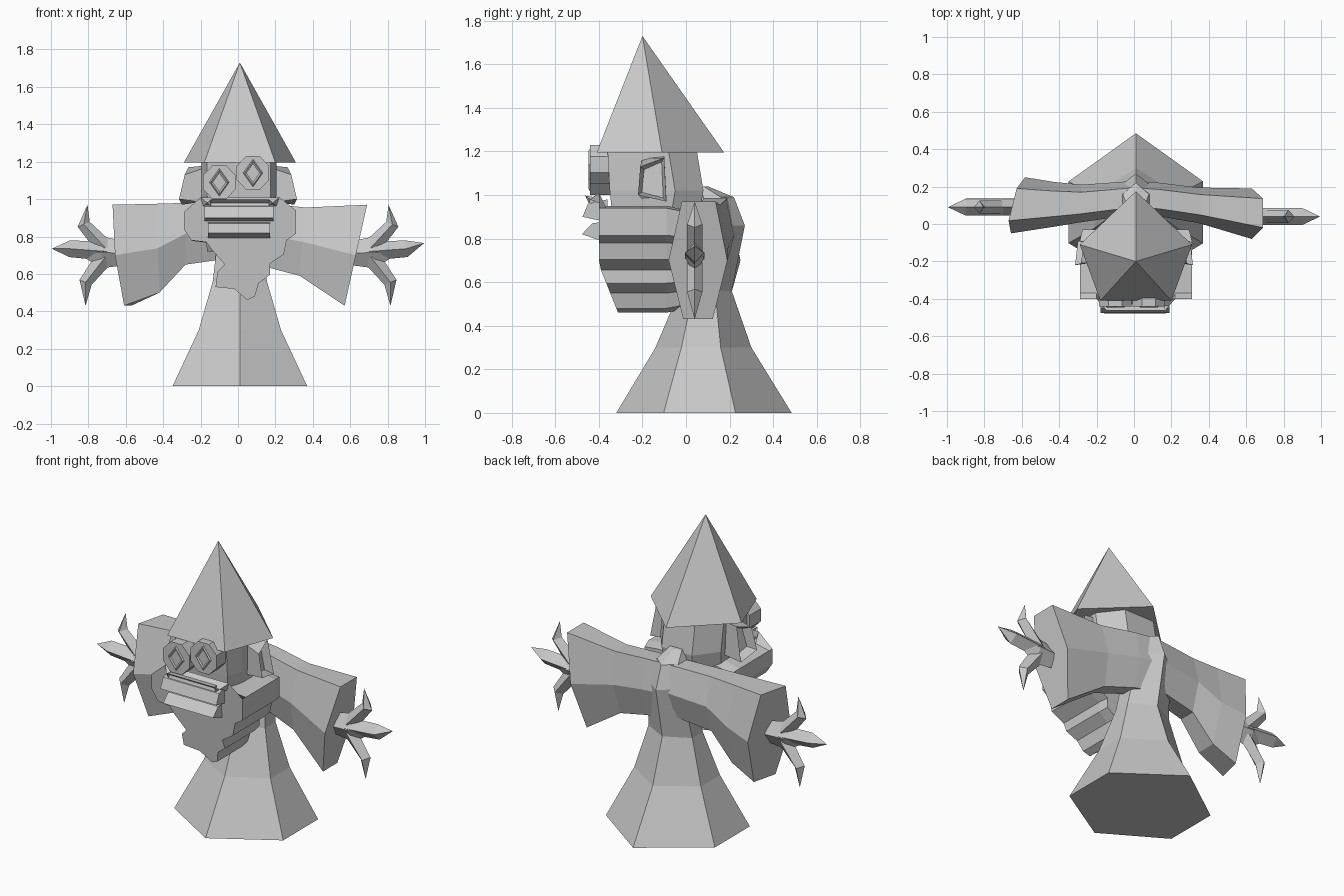
import bpy, bmesh, math
from mathutils import Vector

if "Cube" in bpy.data.objects:
    bpy.data.objects.remove(bpy.data.objects["Cube"], do_unlink=True)

grey = bpy.data.materials.new("plain grey")
grey.use_nodes = True
grey.diffuse_color = (0.58, 0.58, 0.58, 1)
grey.node_tree.nodes["Principled BSDF"].inputs["Base Color"].default_value = (0.58, 0.58, 0.58, 1)


def finish(name, bm):
    bmesh.ops.recalc_face_normals(bm, faces=bm.faces)
    mesh = bpy.data.meshes.new(name)
    bm.to_mesh(mesh)
    bm.free()
    mesh.materials.append(grey)
    obj = bpy.data.objects.new(name, mesh)
    bpy.context.collection.objects.link(obj)


def skin(bm, rings):
    """Skin a list of rings; a last ring of one point becomes a tip."""
    loops = [[bm.verts.new(p) for p in ring] for ring in rings]
    for a, b in zip(loops, loops[1:]):
        for i in range(len(a)):
            j = (i + 1) % len(a)
            if len(b) == 1:
                bm.faces.new((a[i], a[j], b[0]))
            else:
                bm.faces.new((a[i], a[j], b[j], b[i]))
    for end in (loops[0], loops[-1]):
        if len(end) > 2:
            bm.faces.new(end)
    bmesh.ops.recalc_face_normals(bm, faces=bm.faces)


def loft(name, rings):
    bm = bmesh.new()
    skin(bm, rings)
    finish(name, bm)


# Robe: six-sided, flaring to the floor, hunched at the top
def robe_ring(z, half_x, front, back):
    side_a = front + (back - front) * 0.27
    side_b = front + (back - front) * 0.68
    return [(0.01 + x, y, z) for x, y in (
        (0, front), (half_x, side_a), (half_x, side_b),
        (0, back), (-half_x, side_b), (-half_x, side_a))]


loft("robe", [robe_ring(*r) for r in (
    (0, 0.36, -0.32, 0.485), (0.3, 0.22, -0.14, 0.30),
    (0.56, 0.145, -0.03, 0.21), (0.86, 0.11, 0, 0.27),
    (0.99, 0.07, 0.03, 0.22), (1.04, 0.04, 0.04, 0.1))])


# Sleeves: six-sided, widening to the cuff
def sleeve_ring(x_top, x_low, y, half, top, low, skew=0):
    pts = []
    for s, t in ((-0.55, 0), (0.6, 0), (1, 0.5), (0.5, 1), (-0.5, 1), (-1, 0.5)):
        x = x_top + (x_low - x_top) * t + skew * s * half
        pts.append((x, y + s * half, top + (low - top) * t))
    return pts


loft("left_sleeve", [sleeve_ring(*r) for r in (
    (0, 0, 0.14, 0.09, 0.99, 0.66), (0.14, 0.14, 0.13, 0.09, 0.98, 0.64),
    (0.36, 0.33, 0.1, 0.095, 0.955, 0.59), (0.69, 0.57, 0.055, 0.135, 0.97, 0.43))])
loft("right_sleeve", [sleeve_ring(*r) for r in (
    (0, 0, 0.14, 0.09, 0.99, 0.69), (-0.28, -0.28, 0.11, 0.1, 0.98, 0.65),
    (-0.44, -0.42, 0.105, 0.12, 0.975, 0.5),
    (-0.65, -0.59, 0.1, 0.15, 0.97, 0.43, 0.25))])


# Hands: a wrist and three bent, pointed fingers; points are (x, z)
def spike(bm, s, y, start, mid, tip, base_width, width, depth):
    start, mid, tip = (Vector((s * x, y, z)) for x, z in (start, mid, tip))
    rings = []
    for point, half in ((start, base_width), (mid, width)):
        side = (tip - start).cross(Vector((0, 1, 0))).normalized() * half
        out = Vector((0, depth, 0))
        rings.append([point + v for v in (side, out, -side, -out)])
    skin(bm, rings + [[tip]])


for name, s, y, tip_z in (("left_hand", 1, 0.04, 0.765), ("right_hand", -1, 0.09, 0.735)):
    bm = bmesh.new()
    spike(bm, s, y, (0.58, 0.71), (0.73, 0.715), (0.87, 0.72), 0.06, 0.085, 0.045)
    spike(bm, s, y, (0.7, 0.72), (0.9, 0.735), (0.995, tip_z), 0.05, 0.045, 0.045)
    spike(bm, s, y, (0.71, 0.74), (0.825, 0.865), (0.805, 0.97), 0.05, 0.035, 0.035)
    spike(bm, s, y, (0.71, 0.69), (0.815, 0.555), (0.815, 0.43), 0.05, 0.035, 0.035)
    finish(name, bm)

# Hat: five-sided cone leaning forward
loft("pointed_hat", [
    [(0.01 + x, y, 1.195) for x, y in
     ((0, 0.175), (0.3, -0.11), (0.19, -0.41), (-0.19, -0.41), (-0.3, -0.11))],
    [(0.01, -0.2, 1.73)]])


# Head: tapered eight-sided block
def head_ring(z, half, front, back):
    return [(0.005 + x * half, y, z) for x, y in (
        (-0.85, front), (0.85, front), (1, front + 0.1), (1, back - 0.13),
        (0.5, back), (-0.5, back), (-1, back - 0.13), (-1, front + 0.1))]


loft("head", [head_ring(0.72, 0.17, -0.32, 0.03), head_ring(1.02, 0.2, -0.35, 0.08),
              head_ring(1.2, 0.2, -0.36, 0.05)])

# Ears: flared plates with a hollow outer face
for name, s in (("left_ear", 1), ("right_ear", -1)):
    bm = bmesh.new()
    skin(bm, [
        [(s * 0.17, y, z) for y, z in ((-0.2, 1.17), (-0.1, 1.18), (-0.09, 0.99), (-0.2, 0.98))],
        [(s * x, y, z) for x, y, z in ((0.285, -0.21, 1.13), (0.265, -0.1, 1.17),
                                       (0.30, -0.09, 0.97), (0.315, -0.22, 1.0))]])
    outer = max(bm.faces, key=lambda f: abs(f.calc_center_median().x))
    bmesh.ops.inset_region(bm, faces=[outer], thickness=0.022)
    for v in outer.verts:
        v.co.x -= s * 0.05
    finish(name, bm)


# Eyes: octagonal discs with a raised diamond rim round each pupil
def eye_ring(x, y, z, sides, rx, rz, turn=0.0):
    return [(x + rx * math.cos(turn + i * math.tau / sides), y,
             z + rz * math.sin(turn + i * math.tau / sides)) for i in range(sides)]


for side, x, z in (("right", -0.1, 1.09), ("left", 0.08, 1.14)):
    loft(side + "_eye", [eye_ring(x, y, z, 8, 0.094, 0.098, math.pi / 8) for y in (-0.33, -0.44)])
    loft(side + "_pupil", [eye_ring(x, y, z, 4, r, r * 1.4) for y, r in
                           ((-0.438, 0.055), (-0.447, 0.046), (-0.441, 0.036))])

# Beard: stepped outline pushed backwards, with a raised rim round the mouth
outline = [(-0.2, 1.01), (0.22, 1.01), (0.31, 0.94), (0.31, 0.815), (0.26, 0.78),
           (0.245, 0.705), (0.17, 0.655), (0.17, 0.595), (0.11, 0.55),
           (0.09, 0.48), (0.05, 0.46), (-0.02, 0.52), (-0.12, 0.53), (-0.11, 0.61),
           (-0.07, 0.65), (-0.14, 0.73), (-0.17, 0.77), (-0.25, 0.78),
           (-0.29, 0.84), (-0.29, 0.93)]


def beard_front(z):
    return -0.4 + max(0, 0.68 - z) * 0.4


bm = bmesh.new()
skin(bm, [[(x * 0.95, -0.03, 0.7 + (min(z, 0.95) - 0.7) * 0.95) for x, z in outline],
          [(x, -0.09, min(z, 0.95)) for x, z in outline],
          [(x, beard_front(z) + 0.03, min(z, 0.95)) for x, z in outline],
          [(x, beard_front(z), z) for x, z in outline]])
face = min(bm.faces, key=lambda f: f.calc_center_median().y)
for inset, push in ((0.034, -0.055), (0.02, -0.015), (0.012, 0.06)):
    bmesh.ops.inset_region(bm, faces=[face], thickness=inset, use_even_offset=True)
    for v in face.verts:
        v.co.y += push
bmesh.ops.triangulate(bm, faces=[face])
finish("stepped_beard", bm)

# Lips: a sloping upper bar and a lower wedge inside the rim
for name, half, profile in (
        ("upper_lip", 0.18, ((-0.36, 0.98), (-0.45, 0.96), (-0.475, 0.9), (-0.36, 0.875))),
        ("lower_lip", 0.16, ((-0.36, 0.88), (-0.43, 0.87), (-0.478, 0.82), (-0.36, 0.78)))):
    loft(name, [[(x, y, z) for y, z in profile] for x in (-half, half + 0.01)])
